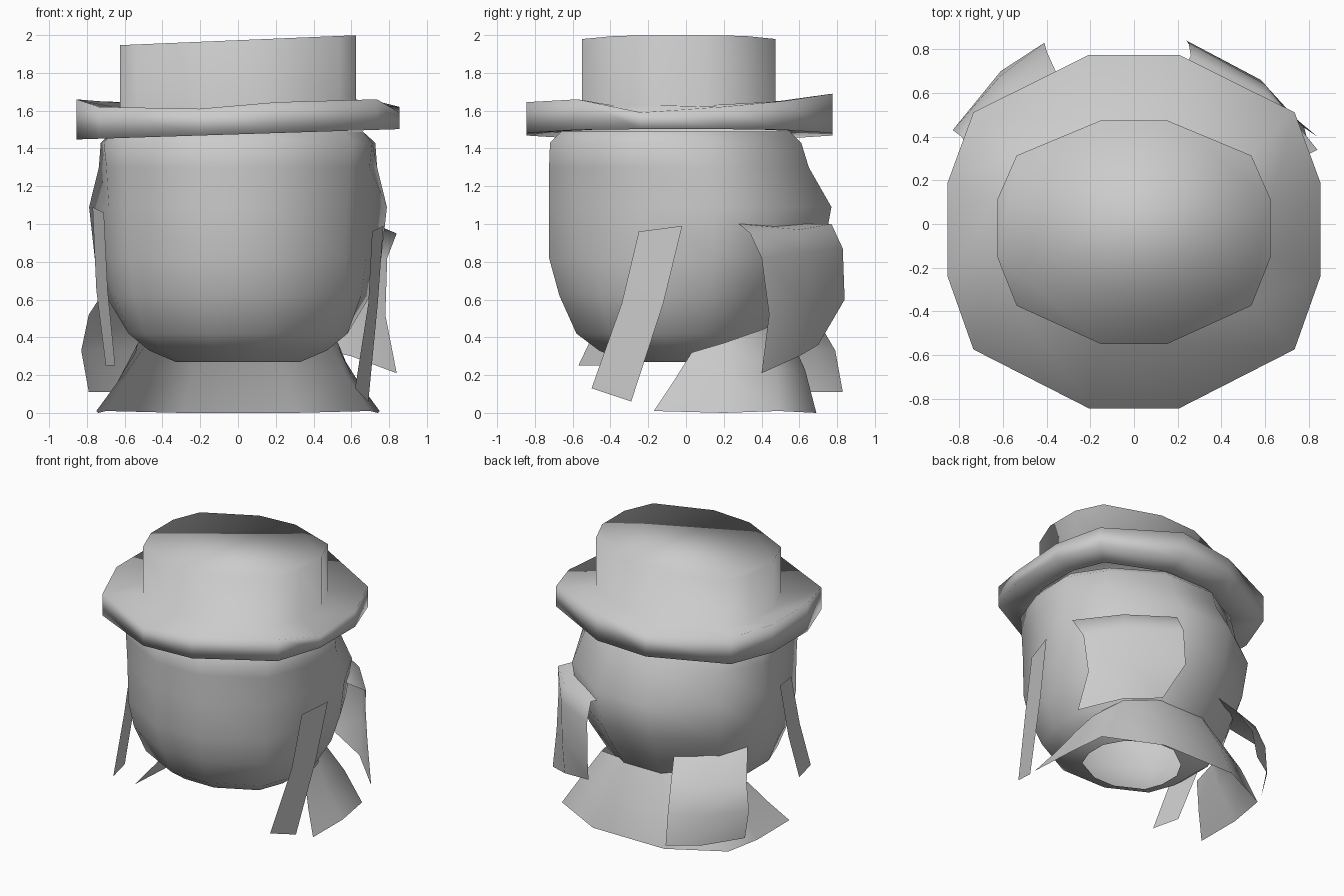
import bpy, bmesh

# twelve-sided rounded outline: half of it, then mirrored
HAT = [(.24, 1), (.86, .66), (1, .24), (1, -.28), (.86, -.68), (.24, -1)]
HEAD = [(.26, 1), (.77, .62), (1, .20), (1, -.28), (.85, -.69), (.26, -1)]


def ring(z, rx, front, back, tilt=0.0, half=HAT, skew=0.0):
    unit = [(-x, y) for x, y in half] + [(x, y) for x, y in reversed(half)]
    pts = []
    for u, v in unit:
        x = u * (rx + skew * max(-.3, min(.3, v)) / .3)
        y = v * (back if v > 0 else -front)
        pts.append((x, y, z + tilt * x))
    return pts


def loft(name, rows, closed=True, caps=()):
    """Skin rows of points into one smooth surface."""
    bm = bmesh.new()
    vs = [[bm.verts.new(p) for p in row] for row in rows]
    n = len(rows[0])
    for a, b in zip(vs, vs[1:]):
        for i in range(n if closed else n - 1):
            j = (i + 1) % n
            bm.faces.new((a[i], a[j], b[j], b[i]))
    for c in caps:
        bm.faces.new(vs[c])
    bmesh.ops.recalc_face_normals(bm, faces=bm.faces)
    for f in bm.faces:
        f.smooth = True
    me = bpy.data.meshes.new(name)
    bm.to_mesh(me)
    bm.free()
    ob = bpy.data.objects.new(name, me)
    bpy.context.collection.objects.link(ob)
    return ob


# head: open at the bottom (neck) and under the hat, wider behind the ears
head = [
    (1.49, .66, -.66, .55, 0), (1.43, .72, -.72, .61, .01),
    (1.30, .72, -.725, .65, .025), (1.09, .745, -.725, .77, .065),
    (.82, .725, -.725, .72, .05), (.62, .68, -.67, .61, .03),
    (.42, .58, -.58, .49, 0), (.33, .47, -.46, .42, 0), (.27, .33, -.32, .32, 0)]
loft("head", [ring(z, rx, f, b, 0, HEAD, s) for z, rx, f, b, s in head])

# hat: slanted lid, crown wall flowing into a thick, wavy brim
rim = ring(1.62, .855, -.845, .775)
wave = [.01, .03, .04, .04, 0, -.01, .025, .04, -.03, 0, .03, .07]
rim = [(x, y, z + w) for (x, y, z), w in zip(rim, wave)]
loft("hat", [ring(1.973, .625, -.55, .475, .042),
             ring(1.61, .625, -.55, .475, .03), rim,
             ring(1.475, .855, -.845, .775, .032),
             ring(1.49, .66, -.66, .55, .02)], caps=(0,))


def both(half):
    return half + [(-x, y, z) for x, y, z in reversed(half)]


# flared collar of hair around the back of the neck
half_out = [(.75, -.17, .01), (.74, .2, .0), (.70, .49, .01), (.3, .69, .0)]
half_mid = [(.64, -.07, .16), (.60, .2, .2), (.56, .48, .22), (.24, .63, .23)]
half_in = [(.54, .03, .32), (.53, .2, .37), (.43, .40, .44), (.17, .51, .49)]
loft("hair_collar", [both(half_in), both(half_mid), both(half_out)], closed=False)

# wide lock at the back right, with a lip joining the head
loft("back_right_lock", [
    [(.72, .28, 1.00), (.54, .44, 1.00), (.20, .66, 1.00)],
    [(.84, .34, .95), (.60, .60, .97), (.26, .77, 1.0)],
    [(.79, .40, .82), (.60, .64, .85), (.25, .83, .87)],
    [(.78, .44, .52), (.58, .66, .57), (.24, .84, .60)],
    [(.84, .40, .21), (.60, .60, .30), (.33, .70, .36)]], closed=False)

# wide lock at the back left
loft("back_left_lock", [
    [(-.66, .20, .72), (-.46, .38, .72), (-.26, .50, .72)],
    [(-.79, .40, .52), (-.59, .60, .52), (-.35, .68, .52)],
    [(-.83, .43, .33), (-.61, .68, .33), (-.40, .79, .33)],
    [(-.79, .42, .11), (-.61, .70, .11), (-.41, .83, .11)]], closed=False)

# narrow locks hanging at the sides
loft("right_side_lock", [
    [(.71, -.25, .96), (.77, -.02, .99)],
    [(.69, -.34, .58), (.74, -.12, .58)],
    [(.62, -.50, .13), (.69, -.29, .06)]], closed=False)
loft("left_side_lock", [
    [(-.71, -.25, 1.06), (-.77, -.03, 1.09)],
    [(-.69, -.38, .65), (-.75, -.16, .65)],
    [(-.65, -.57, .25), (-.70, -.36, .25)]], closed=False)
